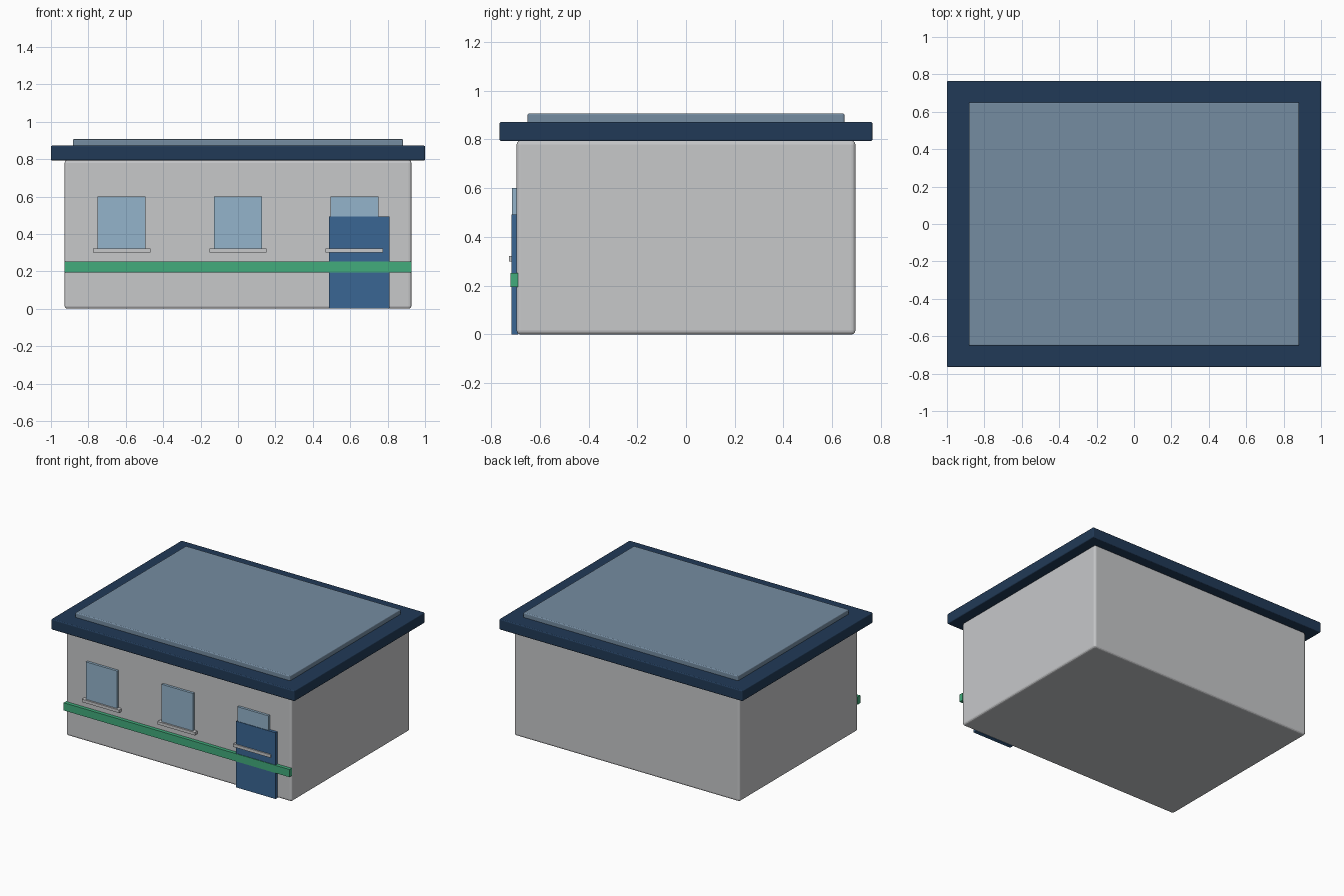
import bpy
import bmesh
from mathutils import Matrix

cube = bpy.data.objects.get("Cube")
if cube:
    bpy.data.objects.remove(cube)


def material(name, rgb):
    """Flat material from an sRGB colour, stored as linear values."""
    linear = [((c / 255 + 0.055) / 1.055) ** 2.4 for c in rgb] + [1]
    mat = bpy.data.materials.new(name)
    mat.use_nodes = True
    mat.diffuse_color = linear
    mat.node_tree.nodes["Principled BSDF"].inputs["Base Color"].default_value = linear
    return mat


WALL = material("wall grey", (199, 200, 202))
ROOF = material("roof navy", (33, 58, 87))
PANEL = material("roof slate blue", (117, 140, 161))
GLASS = material("window blue", (148, 180, 203))
DOOR = material("door blue", (58, 102, 148))
GREEN = material("stripe green", (66, 172, 124))


def box(name, x, y, z, mat, bevel=0):
    """Box spanning the given (low, high) ranges, with optional rounded edges."""
    low, high = zip(x, y, z)
    size = [b - a for a, b in zip(low, high)]
    centre = [(a + b) / 2 for a, b in zip(low, high)]
    bm = bmesh.new()
    bmesh.ops.create_cube(bm, size=1, matrix=Matrix.Diagonal((*size, 1)))
    mesh = bpy.data.meshes.new(name)
    bm.to_mesh(mesh)
    bm.free()
    mesh.materials.append(mat)
    obj = bpy.data.objects.new(name, mesh)
    obj.location = centre
    bpy.context.collection.objects.link(obj)
    if bevel:
        mod = obj.modifiers.new("rounded_edges", 'BEVEL')
        mod.width = bevel
        mod.segments = 3
    return obj


# Building body and layered flat roof
box("walls", (-0.927, 0.927), (-0.695, 0.695), (0, 0.795), WALL, 0.015)
box("roof_slab", (-1, 1), (-0.765, 0.765), (0.793, 0.872), ROOF, 0.007)
box("roof_panel", (-0.883, 0.883), (-0.65, 0.65), (0.86, 0.907), PANEL, 0.007)

# Front windows, each with a sill
for side, x in (("right", -0.622), ("middle", 0), ("left", 0.622)):
    box(f"window_{side}", (x - 0.128, x + 0.128), (-0.713, -0.69), (0.32, 0.6), GLASS)
    box(f"sill_{side}", (x - 0.153, x + 0.153), (-0.726, -0.69), (0.3, 0.322), WALL)

# Door and the stripe running across the front
box("door", (0.487, 0.811), (-0.717, -0.69), (0, 0.492), DOOR)
box("front_stripe", (-0.928, 0.928), (-0.721, -0.69), (0.195, 0.252), GREEN)
